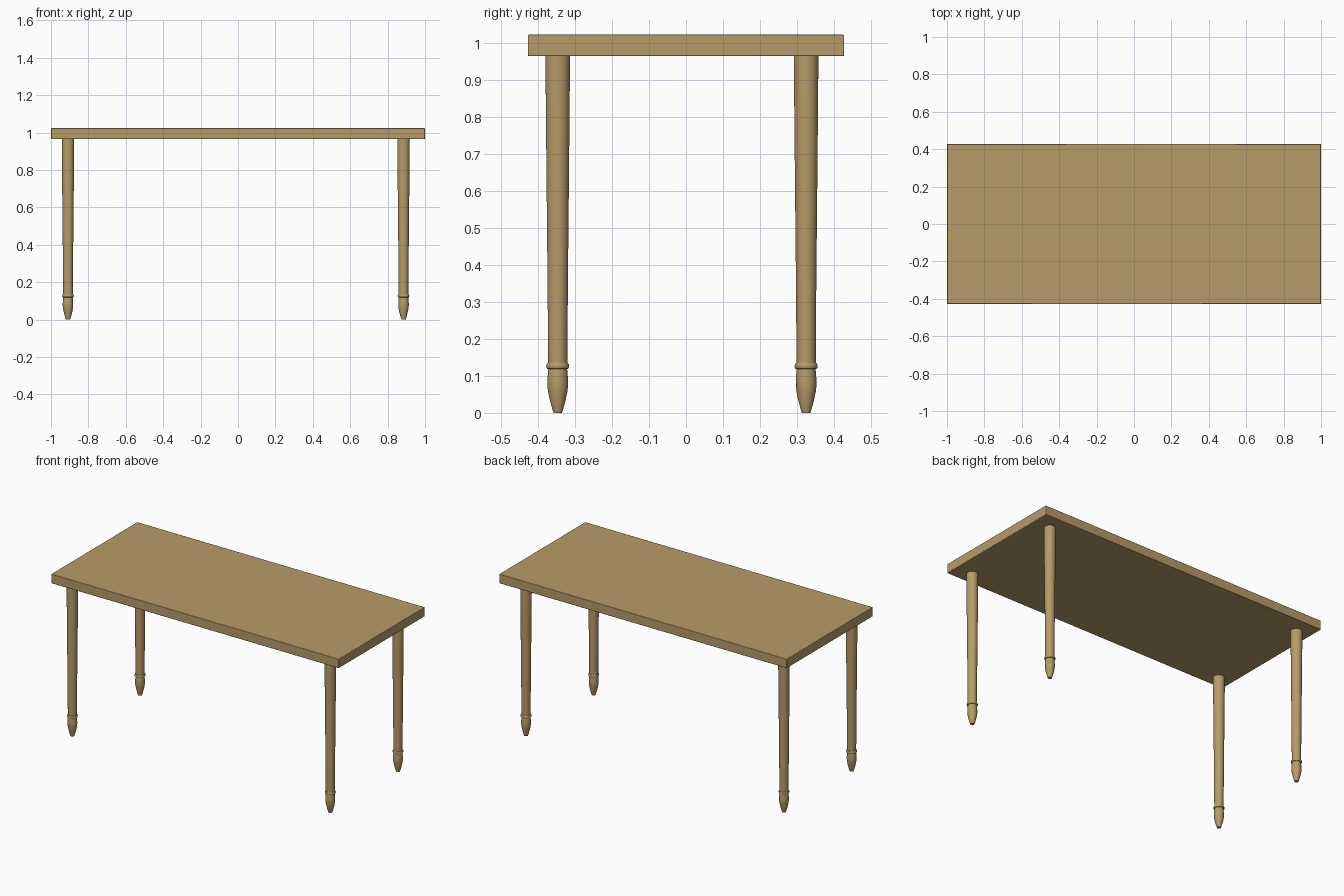
import bpy, bmesh, math

if "Cube" in bpy.data.objects:
    bpy.data.objects.remove(bpy.data.objects["Cube"])

wood = bpy.data.materials.new("wood")
wood.diffuse_color = (0.47, 0.33, 0.14, 1)
wood.use_nodes = True
wood.node_tree.nodes["Principled BSDF"].inputs["Base Color"].default_value = wood.diffuse_color


def finish(name, bm, location):
    mesh = bpy.data.meshes.new(name)
    bmesh.ops.recalc_face_normals(bm, faces=bm.faces)
    bm.to_mesh(mesh)
    bm.free()
    mesh.materials.append(wood)
    obj = bpy.data.objects.new(name, mesh)
    obj.location = location
    bpy.context.collection.objects.link(obj)
    bpy.ops.object.select_all(action='DESELECT')
    obj.select_set(True)
    bpy.context.view_layer.objects.active = obj
    bpy.ops.object.shade_smooth_by_angle(angle=math.radians(35))
    return obj


# Tabletop slab with slightly eased edges
bm = bmesh.new()
bmesh.ops.create_cube(bm, size=1)
bmesh.ops.scale(bm, vec=(2.0, 0.856, 0.058), verts=bm.verts)
top = finish("tabletop", bm, (0, 0, 0.994))
bevel = top.modifiers.new("eased_edges", 'BEVEL')
bevel.width = 0.003
bevel.segments = 2

# Turned leg profile: (radius, height) from foot to tabletop
PROFILE = [(0, 0), (0.0115, 0), (0.0135, 0.006), (0.018, 0.022), (0.0225, 0.04),
           (0.0262, 0.058), (0.028, 0.074), (0.028, 0.088), (0.0268, 0.104),
           (0.0255, 0.119), (0.029, 0.1195), (0.0308, 0.123), (0.0312, 0.127),
           (0.0303, 0.131), (0.028, 0.1345), (0.026, 0.135),
           (0.0275, 0.35), (0.0305, 0.65), (0.0325, 0.87), (0.0333, 0.966), (0, 0.966)]


def turned_leg(name, x, y):
    bm = bmesh.new()
    verts = [bm.verts.new((r, 0, z)) for r, z in PROFILE]
    edges = [bm.edges.new(pair) for pair in zip(verts, verts[1:])]
    bmesh.ops.spin(bm, geom=verts + edges, axis=(0, 0, 1), cent=(0, 0, 0),
                   angle=math.tau, steps=32)
    bmesh.ops.remove_doubles(bm, verts=bm.verts, dist=0.00005)
    finish(name, bm, (x, y, 0))


# Four legs, set a touch off centre under the top
for x_name, x in (("left", -0.909), ("right", 0.885)):
    for y_name, y in (("front", -0.347), ("back", 0.325)):
        turned_leg(f"{y_name}_{x_name}_leg", x, y)
